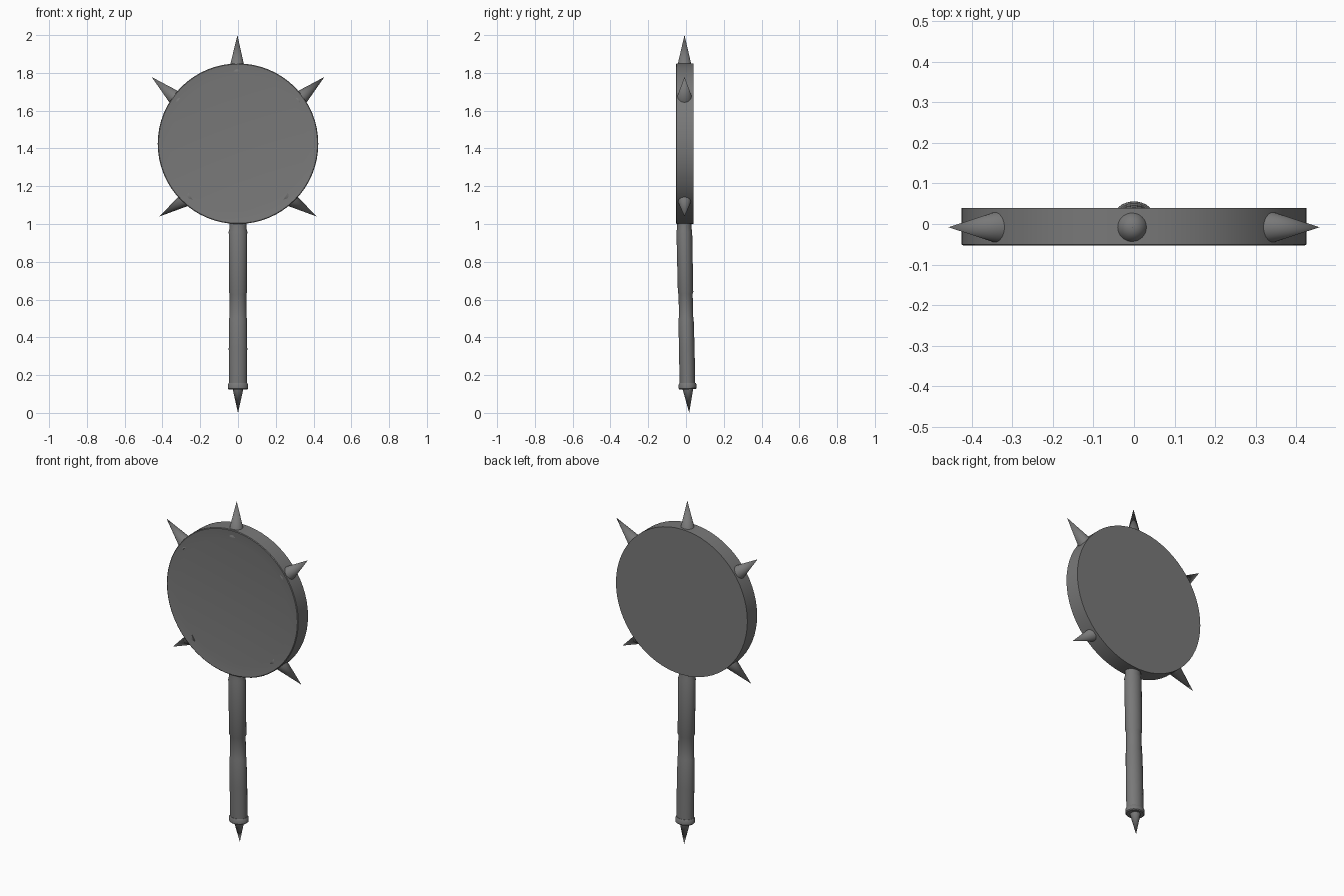
import bpy
from math import radians, cos, sin
from mathutils import Vector, Matrix

cube = bpy.data.objects.get("Cube")
if cube:
    bpy.data.objects.remove(cube)

# One dark metal for every part
metal = bpy.data.materials.new("dark grey metal")
metal.use_nodes = True
GREY = (0.19, 0.19, 0.19, 1)
metal.diffuse_color = GREY
metal.node_tree.nodes["Principled BSDF"].inputs["Base Color"].default_value = GREY


def lathe(name, profile, origin, axis, sides=32, squash=1.0):
    """Revolve (radius, height) pairs about an axis; radius 0 makes a point."""
    verts, faces, rings = [], [], []
    for r, h in profile:
        count = sides if r > 0 else 1
        rings.append(range(len(verts), len(verts) + count))
        for i in range(count):
            a = radians(360 * i / sides)
            verts.append((r * cos(a), r * squash * sin(a), h))
    for low, high in zip(rings, rings[1:]):
        for i in range(sides):
            j = (i + 1) % sides
            quad = [low[i % len(low)], low[j % len(low)],
                    high[j % len(high)], high[i % len(high)]]
            faces.append(list(dict.fromkeys(quad)))
    if len(rings[0]) > 1:
        faces.append(list(reversed(rings[0])))
    if len(rings[-1]) > 1:
        faces.append(list(rings[-1]))
    mesh = bpy.data.meshes.new(name)
    mesh.from_pydata(verts, [], faces)
    mesh.materials.append(metal)
    turn = Vector((0, 0, 1)).rotation_difference(Vector(axis)).to_matrix().to_4x4()
    mesh.transform(Matrix.Translation(origin) @ turn)
    obj = bpy.data.objects.new(name, mesh)
    bpy.context.collection.objects.link(obj)
    bpy.ops.object.select_all(action='DESELECT')
    obj.select_set(True)
    bpy.context.view_layer.objects.active = obj
    bpy.ops.object.shade_smooth_by_angle(angle=radians(35))
    return obj


# Round head: flat back, rim sloping gently to a shallow front panel
lathe("round_head", [(0.425, -0.04), (0.425, 0.05), (0.421, 0.053), (0.36, 0.046)],
      (0, 0, 1.425), (0, -1, 0), sides=64)


# Spikes around the head, each from a buried base to its tip
def spike(name, base, tip, radius=0.045):
    base, tip = Vector(base), Vector(tip)
    way = tip - base
    lathe(name, [(radius, 0), (0, way.length)], base, way.normalized())


spike("top_spike", (-0.005, -0.008, 1.807), (-0.003, -0.008, 2.0))
for side, s in (("left", 1), ("right", -1)):
    spike("upper_spike_" + side, (s * 0.317, -0.008, 1.654), (s * 0.457, -0.008, 1.778))
    spike("lower_spike_" + side, (s * 0.252, -0.008, 1.147), (s * 0.416, -0.008, 1.04))

# Handle leaning slightly back, with a narrower waist
foot = Vector((0, 0.008, 0.14))
lean = Vector((0, -0.018, 0.87)).normalized()
lathe("handle", [(0.048, 0), (0.049, 0.2), (0.047, 0.36), (0.044, 0.37),
                 (0.044, 0.49), (0.048, 0.5), (0.049, 0.82), (0.045, 0.835), (0.045, 0.88)],
      foot, lean, squash=0.85)

# Pommel collar and the point below it
lathe("pommel", [(0.049, -0.015), (0.054, -0.01), (0.054, 0.01), (0.049, 0.018)],
      foot, lean, squash=0.88)
spike("bottom_spike", (0, 0.01, 0.13), (0, 0.017, 0), 0.029)
